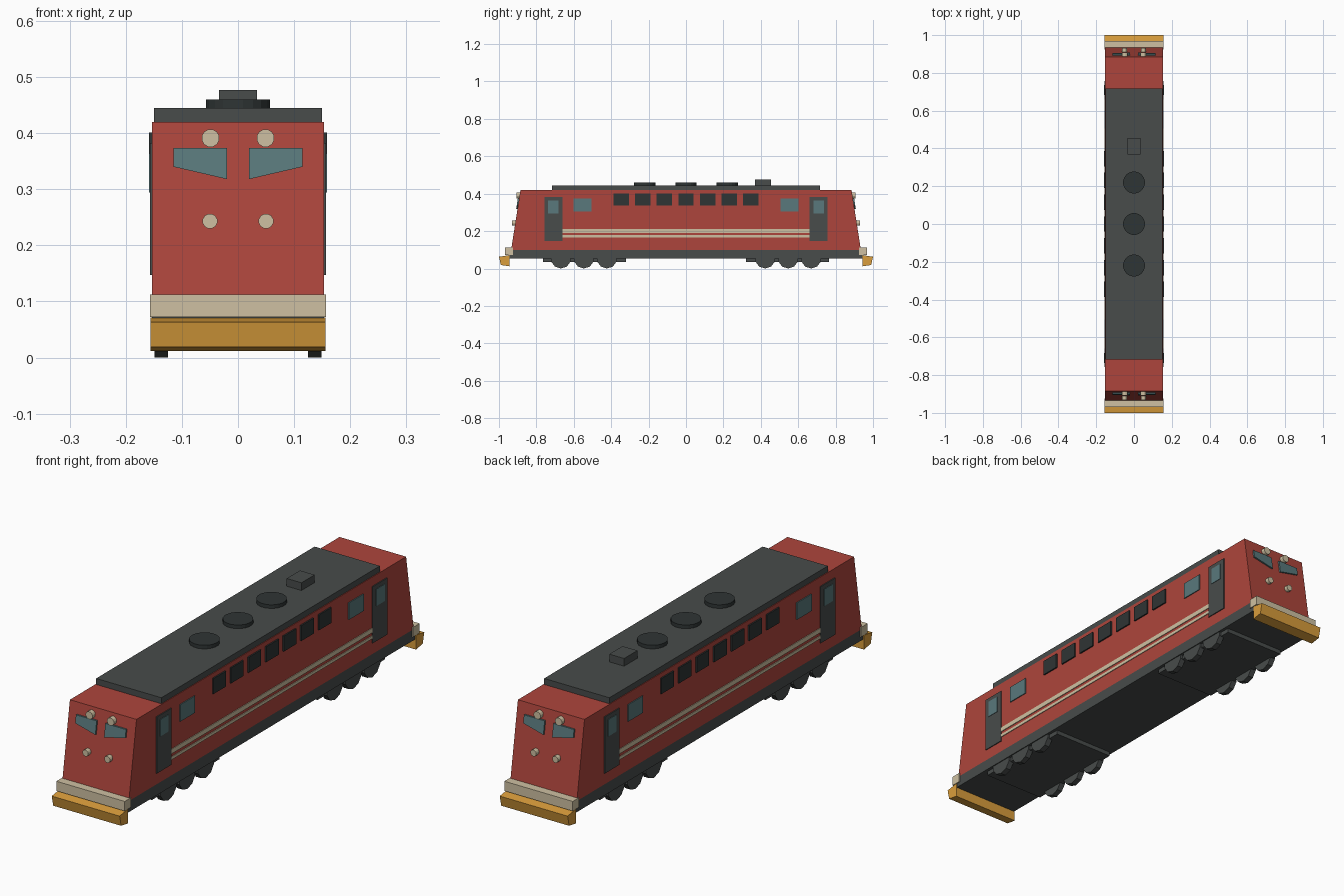
import bpy, bmesh, math
from mathutils import Vector

if "Cube" in bpy.data.objects:
    bpy.data.objects.remove(bpy.data.objects["Cube"])


def mat(name, r, g, b):
    m = bpy.data.materials.new(name)
    m.diffuse_color = (r, g, b, 1)
    m.use_nodes = True
    m.node_tree.nodes["Principled BSDF"].inputs["Base Color"].default_value = m.diffuse_color
    return m


RED = mat("red_paint", 0.42, 0.06, 0.045)
GREY = mat("dark_grey", 0.065, 0.072, 0.070)
BLACK = mat("near_black", 0.028, 0.035, 0.035)
GLASS = mat("glass", 0.10, 0.19, 0.20)
CREAM = mat("cream", 0.62, 0.53, 0.36)
YELLOW = mat("yellow", 0.70, 0.34, 0.045)


def solid(name, pts, offset, material):
    """Extrude a closed polygon along an offset vector."""
    bm = bmesh.new()
    face = bm.faces.new([bm.verts.new(p) for p in pts])
    ext = bmesh.ops.extrude_face_region(bm, geom=[face], use_keep_orig=True)
    moved = [v for v in ext["geom"] if isinstance(v, bmesh.types.BMVert)]
    bmesh.ops.translate(bm, verts=moved, vec=Vector(offset))
    bmesh.ops.recalc_face_normals(bm, faces=bm.faces)
    me = bpy.data.meshes.new(name)
    bm.to_mesh(me)
    bm.free()
    me.materials.append(material)
    ob = bpy.data.objects.new(name, me)
    bpy.context.collection.objects.link(ob)
    return ob


def box(name, x, y, z, material):
    pts = [(x[0], y[0], z[0]), (x[1], y[0], z[0]), (x[1], y[1], z[0]), (x[0], y[1], z[0])]
    return solid(name, pts, (0, 0, z[1] - z[0]), material)


def profile(name, yz, half_width, material):
    return solid(name, [(-half_width, y, z) for y, z in yz], (2 * half_width, 0, 0), material)


def disc(name, centre, axis, radius, depth, sides, material):
    """Cylinder starting at centre and growing by depth along axis."""
    pts = []
    for i in range(sides):
        a = 2 * math.pi * (i + 0.5) / sides
        u, v = radius * math.cos(a), radius * math.sin(a)
        local = {"x": (0, u, v), "y": (u, 0, v), "z": (u, v, 0)}[axis]
        pts.append(Vector(centre) + Vector(local))
    off = Vector([depth if axis == k else 0 for k in "xyz"])
    return solid(name, pts, off, material)


def end_y(z):
    """Distance of the sloping cab face from the middle at height z."""
    return 0.935 - (z - 0.10) / 0.32 * 0.05


# Main body, underframe and roof
profile("body", [(-0.935, 0.10), (0.935, 0.10), (0.885, 0.42), (-0.885, 0.42)], 0.153, RED)
box("underframe", (-0.153, 0.153), (-0.948, 0.948), (0.054, 0.10), GREY)
box("roof_panel", (-0.15, 0.15), (-0.717, 0.717), (0.42, 0.445), GREY)
for y in (-0.22, 0, 0.22):
    disc("roof_fan", (0, y, 0.445), "z", 0.058, 0.015, 20, BLACK)
box("roof_box", (-0.034, 0.034), (0.368, 0.455), (0.445, 0.477), GREY)

# Cab ends
for s in (-1, 1):
    profile("plough", [(s * 0.945, 0.071), (s * 1.0, 0.063), (s * 0.99, 0.019), (s * 0.945, 0.012)],
            0.156, YELLOW)
    box("buffer_beam", (-0.157, 0.157), sorted((s * 0.925, s * 0.968)), (0.072, 0.112), CREAM)
    for m in (-1, 1):
        corners = [(0.02, 0.373), (0.115, 0.373), (0.115, 0.340), (0.02, 0.318)]
        solid("windscreen", [(m * x, s * (end_y(z) - 0.004), z) for x, z in corners],
              (0, s * 0.011, 0), GLASS)
        for x, z, r in ((0.049, 0.391, 0.016), (0.05, 0.243, 0.0135)):
            disc("headlight", (m * x, s * (end_y(z) - 0.008), z), "y", r, s * 0.026, 12, CREAM)

# Side details
for m in (-1, 1):
    def panel(name, y, z, out, material):
        box(name, sorted((m * 0.148, m * out)), y, z, material)

    for s in (-1, 1):
        panel("cab_door", sorted((s * 0.66, s * 0.757)), (0.147, 0.382), 0.157, GREY)
        panel("door_window", sorted((s * 0.682, s * 0.737)), (0.294, 0.364), 0.159, GLASS)
        panel("cab_side_window", sorted((s * 0.505, s * 0.602)), (0.304, 0.374), 0.157, GLASS)
    for i in range(7):
        y = (i - 3) * 0.1155
        panel("vent_grille", (y - 0.041, y + 0.041), (0.337, 0.401), 0.159, BLACK)
    panel("upper_stripe", (-0.66, 0.66), (0.191, 0.210), 0.156, CREAM)
    panel("lower_stripe", (-0.66, 0.66), (0.166, 0.178), 0.156, CREAM)

# Bogies and wheels
for s in (-1, 1):
    box("bogie_frame", (-0.14, 0.14), sorted((s * 0.322, s * 0.765)), (0.036, 0.056), GREY)
    for k in (-1, 0, 1):
        for m in (-1, 1):
            disc("wheel", (m * 0.125, s * 0.546 + k * 0.123, 0.052), "x",
                 0.052 / math.cos(math.pi / 10), m * 0.024, 10, GREY).location.z = 0.0028 - 0.0028
# Rest the wheels exactly on the ground
lowest = min(v.co.z for o in bpy.data.objects if o.name.startswith("wheel") for v in o.data.vertices)
for o in bpy.data.objects:
    if o.name.startswith("wheel"):
        o.location.z = -lowest
